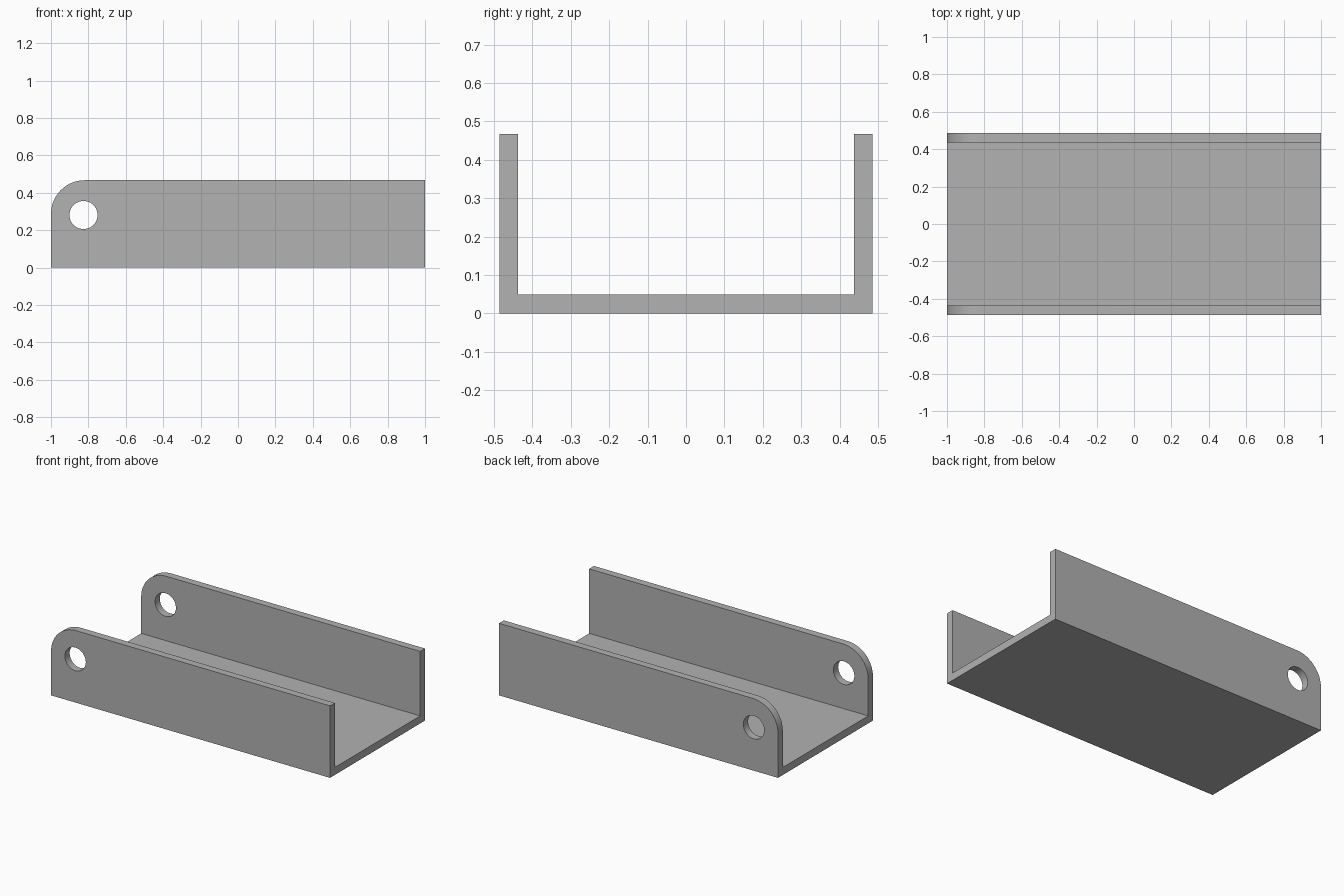
import bpy, bmesh, math
from mathutils import Matrix

LENGTH, WIDTH, HEIGHT, WALL = 2.0, 0.972, 0.467, 0.049
CORNER = 0.18
HOLE_X, HOLE_Z, HOLE_R = -0.826, 0.281, 0.075

cube = bpy.data.objects.get("Cube")
if cube:
    bpy.data.objects.remove(cube, do_unlink=True)

# Plain grey metal
metal = bpy.data.materials.new("grey metal")
metal.use_nodes = True
metal.diffuse_color = (0.445, 0.445, 0.445, 1)
metal.node_tree.nodes["Principled BSDF"].inputs["Base Color"].default_value = metal.diffuse_color


def make_object(name, bm):
    bmesh.ops.recalc_face_normals(bm, faces=bm.faces)
    mesh = bpy.data.meshes.new(name)
    bm.to_mesh(mesh)
    bm.free()
    obj = bpy.data.objects.new(name, mesh)
    bpy.context.collection.objects.link(obj)
    mesh.materials.append(metal)
    return obj


# U-shaped channel: cross-section swept along the length
half = WIDTH / 2
inner = half - WALL
section = [(-half, 0), (half, 0), (half, HEIGHT), (inner, HEIGHT),
           (inner, WALL), (-inner, WALL), (-inner, HEIGHT), (-half, HEIGHT)]
bm = bmesh.new()
face = bm.faces.new([bm.verts.new((-LENGTH / 2, y, z)) for y, z in section])
swept = bmesh.ops.extrude_face_region(bm, geom=[face], use_keep_orig=True)
bmesh.ops.translate(bm, vec=(LENGTH, 0, 0),
                    verts=[v for v in swept["geom"] if isinstance(v, bmesh.types.BMVert)])
bmesh.ops.recalc_face_normals(bm, faces=bm.faces)

# Rounded upper corner at the hinge end of both side walls
corners = [e for e in bm.edges
           if all(v.co.x < 0 and v.co.z > HEIGHT - 0.001 for v in e.verts)]
bmesh.ops.bevel(bm, geom=corners, offset=CORNER, segments=16, profile=0.5,
                affect='EDGES', clamp_overlap=False)
channel = make_object("channel", bm)

# Pin hole drilled through both walls
bm = bmesh.new()
bmesh.ops.create_cone(bm, cap_ends=True, segments=48, radius1=HOLE_R, radius2=HOLE_R,
                      depth=WIDTH * 1.5,
                      matrix=Matrix.Translation((HOLE_X, 0, HOLE_Z))
                      @ Matrix.Rotation(math.pi / 2, 4, 'X'))
drill = make_object("pin_hole_cutter", bm)
drill.hide_render = True

cut = channel.modifiers.new("pin holes", 'BOOLEAN')
cut.object = drill
cut.operation = 'DIFFERENCE'
cut.solver = 'EXACT'

bpy.ops.object.select_all(action='DESELECT')
channel.select_set(True)
bpy.context.view_layer.objects.active = channel
bpy.ops.object.modifier_apply(modifier=cut.name)
bpy.data.objects.remove(drill, do_unlink=True)
bpy.ops.object.shade_smooth_by_angle(angle=math.radians(30))
